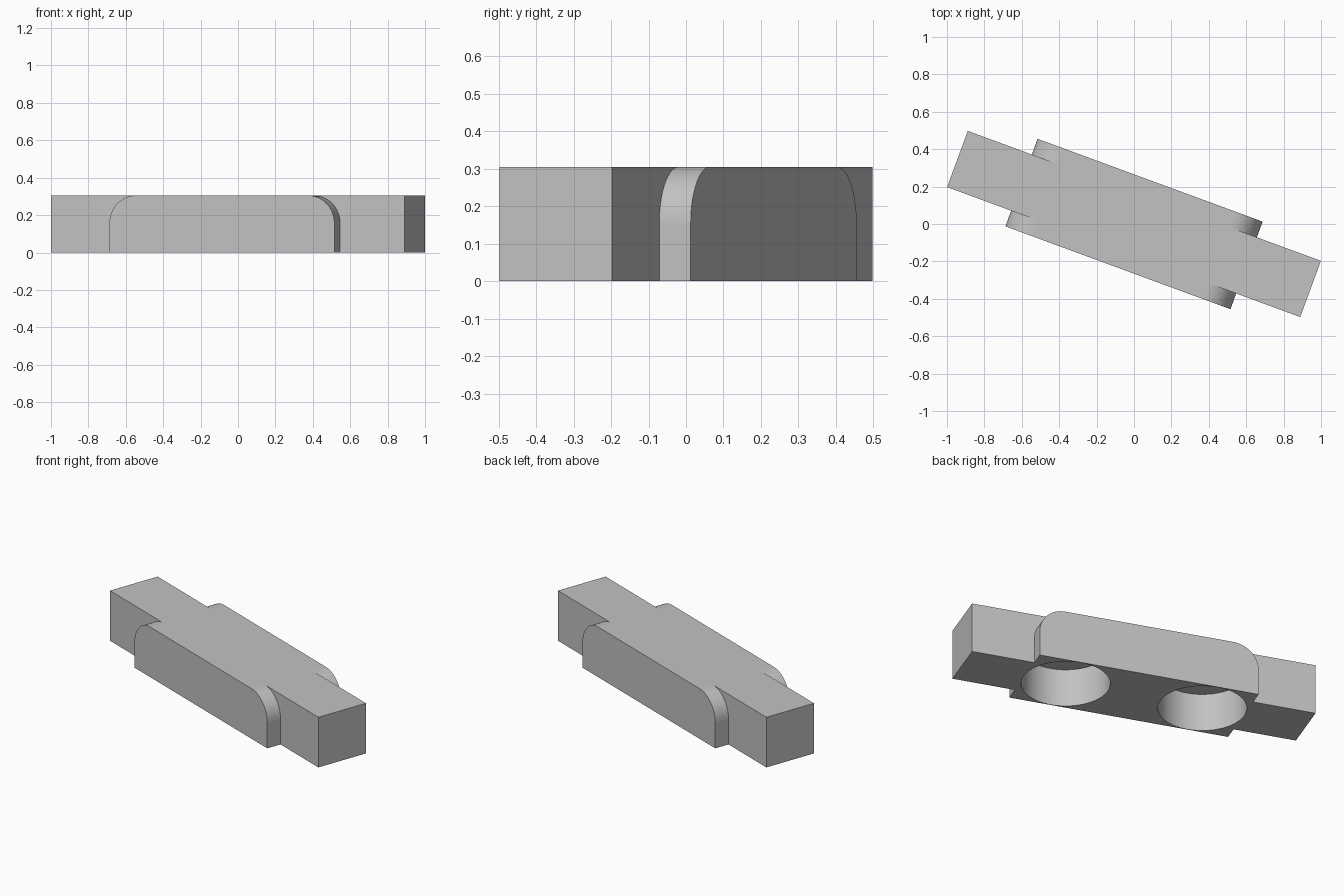
import bpy
import bmesh
from math import sin, cos, pi, radians
from mathutils import Matrix

cube = bpy.data.objects.get("Cube")
if cube:
    bpy.data.objects.remove(cube, do_unlink=True)

HEIGHT = 0.305
TURN = Matrix.Rotation(radians(-20.2), 4, "Z")

grey = bpy.data.materials.new("light_grey")
grey.use_nodes = True
grey.diffuse_color = (0.54, 0.54, 0.54, 1)
grey.node_tree.nodes["Principled BSDF"].inputs["Base Color"].default_value = grey.diffuse_color


def add_object(name, bm):
    bmesh.ops.recalc_face_normals(bm, faces=bm.faces)
    mesh = bpy.data.meshes.new(name)
    bm.to_mesh(mesh)
    bm.free()
    mesh.materials.append(grey)
    obj = bpy.data.objects.new(name, mesh)
    bpy.context.collection.objects.link(obj)
    return obj


def extruded_profile(name, points, width):
    """Extrude an x-z outline symmetrically across y."""
    bm = bmesh.new()
    face = bm.faces.new([bm.verts.new((x, -width / 2, z)) for x, z in points])
    grown = bmesh.ops.extrude_face_region(bm, geom=[face])["geom"]
    verts = [v for v in grown if isinstance(v, bmesh.types.BMVert)]
    bmesh.ops.translate(bm, verts=verts, vec=(0, width, 0))
    return add_object(name, bm)


def hole_cutter(name, x, radius, depth):
    bm = bmesh.new()
    bmesh.ops.create_cone(bm, cap_ends=True, segments=48, radius1=radius, radius2=radius,
                          depth=depth * 2, matrix=Matrix.Translation((x, 0, 0)))
    return add_object(name, bm)


# Long bar
half = 1.006
bar = extruded_profile("bar_body", [(-half, 0), (half, 0), (half, HEIGHT), (-half, HEIGHT)], 0.32)

# Wider middle block with rounded top ends
half, radius, steps = 0.641, 0.15, 16
outline = [(-half, 0), (half, 0)]
for side, start in ((1, 0), (-1, pi / 2)):
    for i in range(steps + 1):
        a = start + i * pi / 2 / steps
        outline.append((side * (half - radius) + radius * cos(a), HEIGHT - radius + radius * sin(a)))
middle = extruded_profile("middle_block", outline, 0.4985)

# Join the block and cut two blind round holes underneath
helpers = [(middle, "UNION")]
helpers += [(hole_cutter("hole_cutter", x, 0.246, 0.23), "DIFFERENCE") for x in (-0.4, 0.4)]
for helper, operation in helpers:
    helper.hide_render = True
    mod = bar.modifiers.new(operation.lower(), "BOOLEAN")
    mod.operation = operation
    mod.solver = "EXACT"
    mod.object = helper

bpy.context.view_layer.update()
evaluated = bar.evaluated_get(bpy.context.evaluated_depsgraph_get())
result = bpy.data.meshes.new_from_object(evaluated)
bar.modifiers.clear()
bar.data = result
for helper, _ in helpers:
    bpy.data.objects.remove(helper, do_unlink=True)

# One material, smooth on curved faces only
result.materials.clear()
result.materials.append(grey)
for poly in result.polygons:
    poly.material_index = 0
    poly.use_smooth = max(abs(c) for c in poly.normal) < 0.9999
result.transform(TURN)
